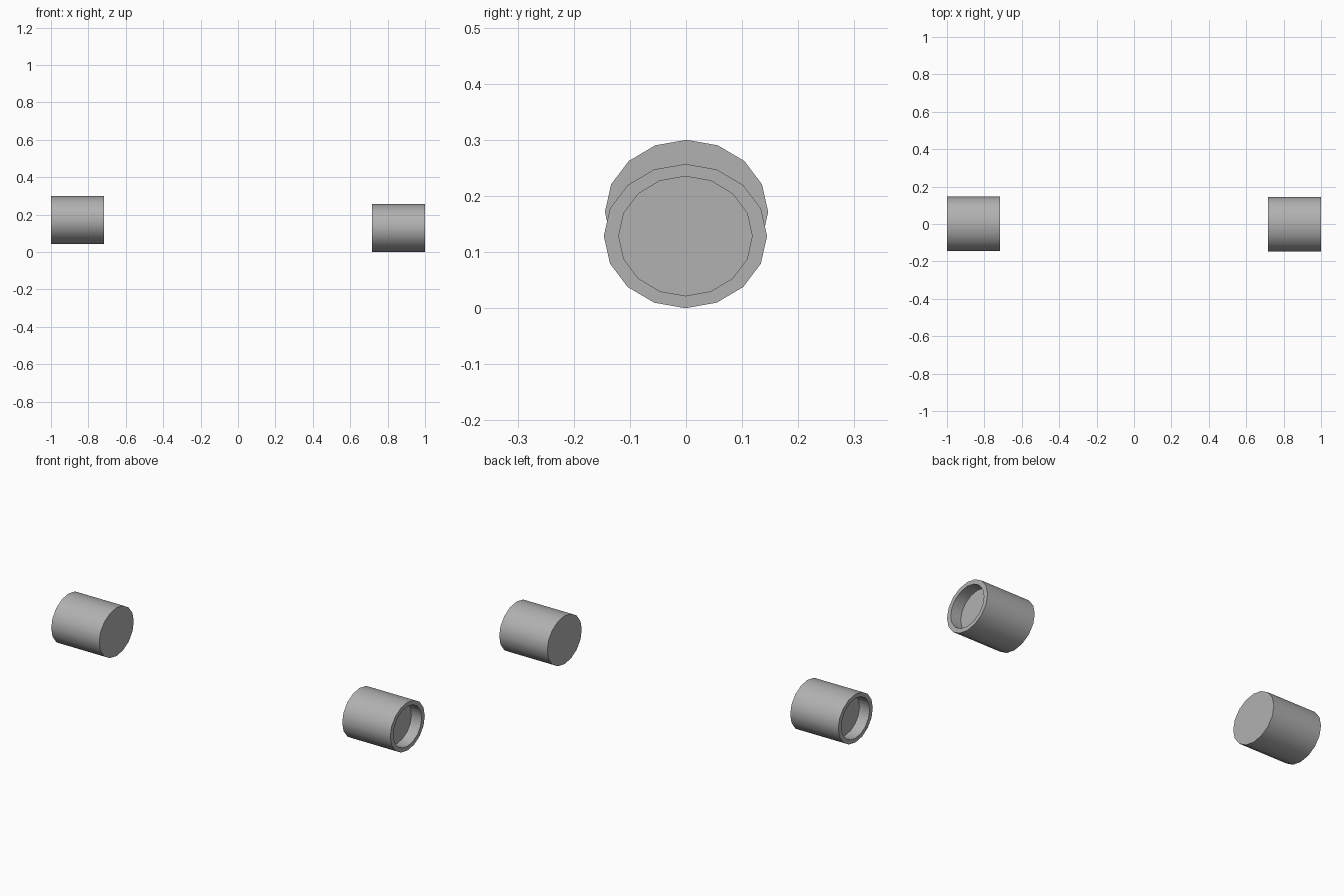
import bpy, bmesh
from math import cos, sin, pi

if "Cube" in bpy.data.objects:
    bpy.data.objects.remove(bpy.data.objects["Cube"])

SIDES = 16

# Dark grey for both tubes
grey = bpy.data.materials.new("dark_grey")
grey.diffuse_color = (0.44, 0.44, 0.44, 1.0)
grey.use_nodes = True
grey.node_tree.nodes["Principled BSDF"].inputs["Base Color"].default_value = grey.diffuse_color


def oval_tube(name, side, y, z):
    """Oval tube along x, capped at the inner end, recessed at the outer end."""
    # (x position, y radius, z radius) from the inner cap to the recess floor
    profile = [(0.717, 0.1455, 0.1285), (1.0, 0.1455, 0.1285),
               (1.0, 0.119, 0.1065), (0.94, 0.119, 0.1065)]
    bm = bmesh.new()
    rings = []
    for x, ry, rz in profile:
        rings.append([bm.verts.new((side * x,
                                    y + ry * cos(2 * pi * i / SIDES),
                                    z + rz * sin(2 * pi * i / SIDES)))
                      for i in range(SIDES)])
    # outer wall, rim and recess wall
    for a, b in zip(rings, rings[1:]):
        for i in range(SIDES):
            j = (i + 1) % SIDES
            bm.faces.new((a[i], a[j], b[j], b[i]))
    # inner cap and recess floor
    bm.faces.new(rings[0])
    bm.faces.new(rings[-1])
    bmesh.ops.recalc_face_normals(bm, faces=bm.faces)
    mesh = bpy.data.meshes.new(name)
    bm.to_mesh(mesh)
    bm.free()
    mesh.materials.append(grey)
    obj = bpy.data.objects.new(name, mesh)
    bpy.context.collection.objects.link(obj)
    bpy.ops.object.select_all(action='DESELECT')
    obj.select_set(True)
    bpy.context.view_layer.objects.active = obj
    bpy.ops.object.shade_smooth_by_angle(angle=pi / 6)
    return obj


# Right tube rests on the ground, left tube sits slightly higher
oval_tube("right_tube", 1, -0.001, 0.1285)
oval_tube("left_tube", -1, 0.001, 0.1715)
